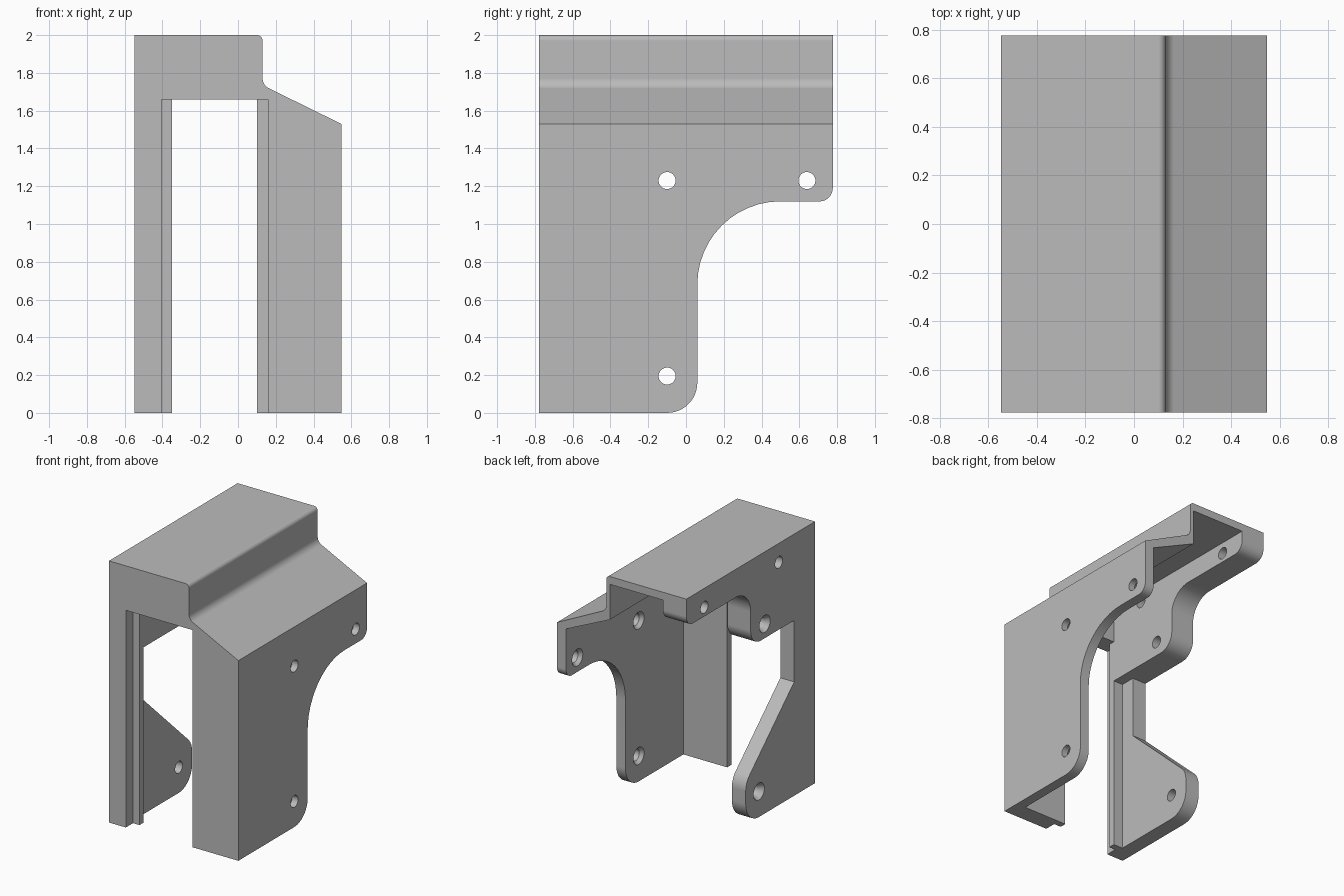
import bpy, bmesh, math
from mathutils import Vector, Matrix

cube = bpy.data.objects.get("Cube")
if cube:
    bpy.data.objects.remove(cube, do_unlink=True)

grey = bpy.data.materials.new("light_grey")
grey.use_nodes = True
colour = (0.5, 0.5, 0.5, 1)
grey.diffuse_color = colour
grey.node_tree.nodes["Principled BSDF"].inputs["Base Color"].default_value = colour


def rounded(corners, steps=12):
    """Outline from (a, b) or (a, b, radius) corners."""
    out = []
    n = len(corners)
    for i, c in enumerate(corners):
        p = Vector(c[:2])
        pts = [p]
        if len(c) == 3:
            u = (Vector(corners[i - 1][:2]) - p).normalized()
            v = (Vector(corners[(i + 1) % n][:2]) - p).normalized()
            half = u.angle(v) / 2
            r = c[2]
            centre = p + (u + v).normalized() * r / math.sin(half)
            start = p + u * r / math.tan(half) - centre
            end = p + v * r / math.tan(half) - centre
            turn = start.angle_signed(end)
            pts = [centre + Matrix.Rotation(-turn * k / steps, 2) @ start
                   for k in range(steps + 1)]
        out += [q for q in pts if not out or (q - out[-1]).length > 1e-3]
    return out


def prism(name, corners, axis, lo, hi):
    """Extrude an outline along x (outline is y, z) or y (outline is x, z)."""
    def place(q, d):
        return (d, q.x, q.y) if axis == "x" else (q.x, d, q.y)
    outline = rounded(corners)
    bm = bmesh.new()
    a = [bm.verts.new(place(q, lo)) for q in outline]
    b = [bm.verts.new(place(q, hi)) for q in outline]
    bm.faces.new(a)
    bm.faces.new(b)
    for i in range(len(a)):
        j = (i + 1) % len(a)
        bm.faces.new((a[i], a[j], b[j], b[i]))
    return finish(name, bm)


def finish(name, bm):
    bmesh.ops.recalc_face_normals(bm, faces=bm.faces)
    mesh = bpy.data.meshes.new(name)
    bm.to_mesh(mesh)
    bm.free()
    mesh.materials.append(grey)
    obj = bpy.data.objects.new(name, mesh)
    bpy.context.collection.objects.link(obj)
    return obj


def drill(x, y, z, r1, r2, depth):
    """Cylinder or cone along x, centred on the given point."""
    bm = bmesh.new()
    bmesh.ops.create_cone(bm, cap_ends=True, segments=32, radius1=r1, radius2=r2, depth=depth,
                          matrix=Matrix.Translation((x, y, z)) @ Matrix.Rotation(math.pi / 2, 4, "Y"))
    return finish("drill", bm)


def box(name, x0, x1, y0, y1, z1):
    return prism(name, [(x0, -.1), (x1, -.1), (x1, z1), (x0, z1)], "y", y0, y1)


W, D = .547, .777

# Outer housing with stepped, sloping roof
housing = prism("bracket_housing", [(-W, 0), (W, 0), (W, 1.53), (.13, 1.735, .06),
                                    (.13, 2, .03), (-W, 2)], "y", -D, D)

cutters = [
    # Hollow inside, open at the back and bottom
    prism("hollow", [(-.43, -.1), (-.43, 1.34), (-.35, 1.34), (-.35, 1.94), (.1, 1.94),
                     (.1, 1.67), (.47, 1.5), (.47, -.1)], "y", -.64, 1),
    # Front slot with a rebate around its sides
    box("front_slot", -.35, .1, -1, -.6, 1.66),
    box("front_rebate", -.405, .16, -1, -.69, 1.66),
    # Curved cut-away of the +x wall
    prism("left_cutaway", [(1, -.1), (-.1, -.1), (-.1, 0), (.06, 0, .16), (.06, 1.12, .44),
                           (D, 1.12, .07), (D, 1.19), (1, 1.19)], "x", .2, .7),
    # Cut-away of the -x wall, leaving a lower tab, middle tab and rear strip
    prism("right_cutaway", [(1, -.1), (-.1, -.1), (-.1, 0), (.06, 0, .16), (.06, .32, .15),
                            (-.525, .87), (-.525, 1.34), (0, 1.34, .12), (0, 1.785, .18),
                            (D, 1.785, .08), (D, 1.865), (1, 1.865)], "x", -.7, -.3),
]

# Countersunk screw holes in the +x wall
for y, z in ((-.1, 1.23), (.64, 1.23), (-.1, .195)):
    cutters.append(drill(.5, y, z, .045, .045, .2))
    cutters.append(drill(.47, y, z, .095, .035, .08))
# Countersunk screw holes in the -x wall
for y, z in ((-.17, 1.45), (-.1, .195)):
    cutters.append(drill(-.45, y, z, .045, .045, .3))
    cutters.append(drill(-W, y, z, .095, .035, .1))
# Plain holes along the top of the -x wall
for y in (.56, -.34):
    cutters.append(drill(-.45, y, 1.855, .045, .045, .3))

bpy.ops.object.select_all(action="DESELECT")
bpy.context.view_layer.objects.active = housing
housing.select_set(True)
for cutter in cutters:
    cutter.hide_render = True
    mod = housing.modifiers.new("cut", "BOOLEAN")
    mod.operation = "DIFFERENCE"
    mod.solver = "EXACT"
    mod.object = cutter
    bpy.ops.object.modifier_apply(modifier=mod.name)
for cutter in cutters:
    bpy.data.objects.remove(cutter, do_unlink=True)

bpy.ops.object.shade_smooth_by_angle(angle=math.radians(30))
weighted = housing.modifiers.new("flat_faces", "WEIGHTED_NORMAL")
weighted.keep_sharp = True
